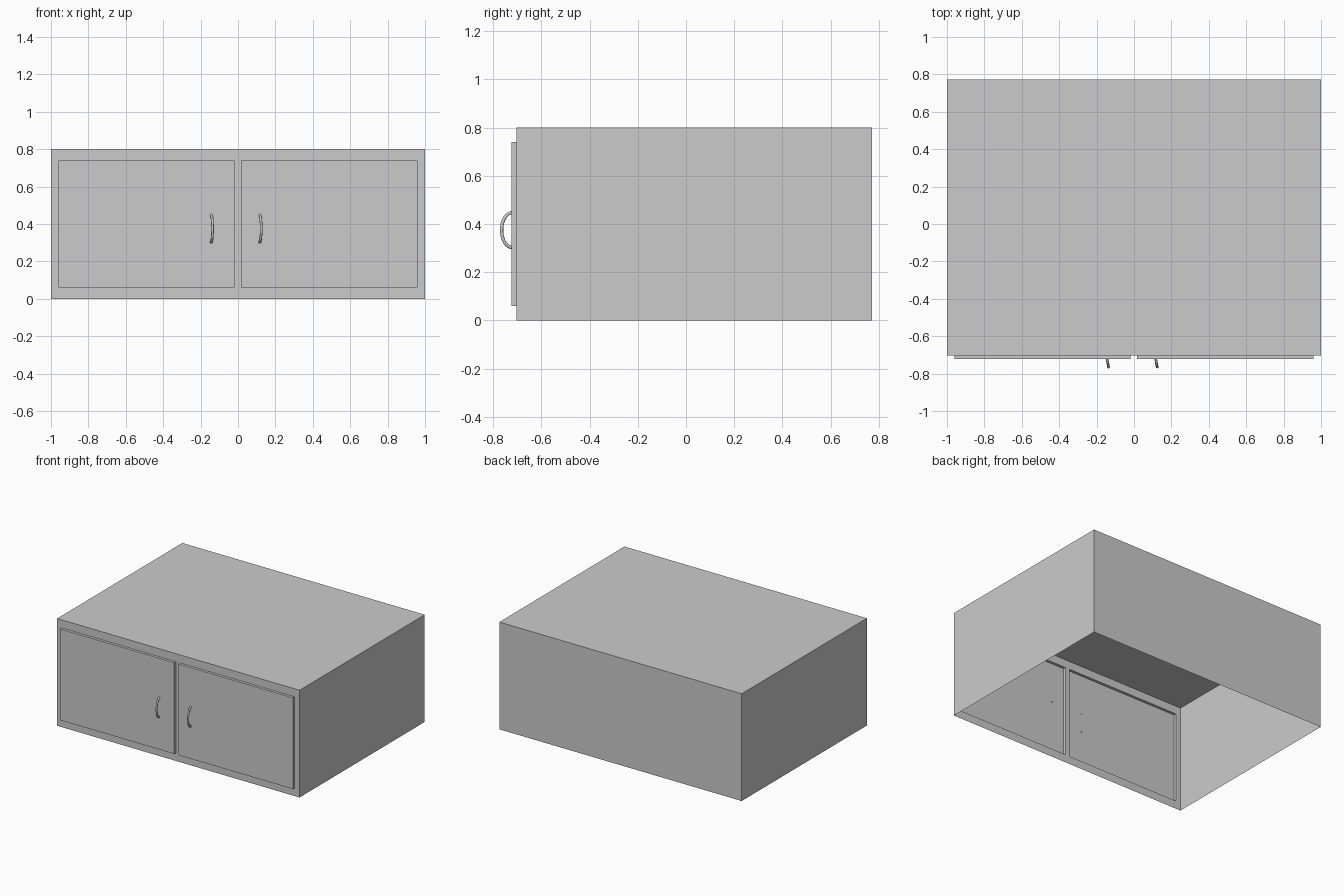
import bpy, bmesh, math

if "Cube" in bpy.data.objects:
    bpy.data.objects.remove(bpy.data.objects["Cube"])

FRONT, BACK, HEIGHT = -0.703, 0.772, 0.80
DOOR_FRONT = -0.723
DOOR_Z = (0.06, 0.74)
DOORS = {"left_door": (-0.96, -0.02), "right_door": (0.015, 0.96)}
HANDLES = {"left_handle": -0.144, "right_handle": 0.116}


def add_object(name, data):
    obj = bpy.data.objects.new(name, data)
    bpy.context.collection.objects.link(obj)
    return obj


def finish(bm, name):
    mesh = bpy.data.meshes.new(name)
    bm.to_mesh(mesh)
    bm.free()
    return add_object(name, mesh)


def open_box(name, x, y, z, open_sides):
    """Thin-skinned box; open_sides lists outward normals of missing faces."""
    bm = bmesh.new()
    bmesh.ops.create_cube(bm, size=1)
    bm.normal_update()
    gone = [f for f in bm.faces if tuple(round(c) for c in f.normal) in open_sides]
    bmesh.ops.delete(bm, geom=gone, context='FACES')
    for v in bm.verts:
        v.co = [r[0] if c < 0 else r[1] for c, r in zip(v.co, (x, y, z))]
    return finish(bm, name)


# Cabinet shell: open underneath and at the front
open_box("cabinet_shell", (-1, 1), (FRONT, BACK), (0, HEIGHT), [(0, 0, -1), (0, -1, 0)])

# Front frame: flat grid with the two door openings left out
xs = [-1, *DOORS["left_door"], *DOORS["right_door"], 1]
zs = [0, *DOOR_Z, HEIGHT]
bm = bmesh.new()
grid = [[bm.verts.new((x, FRONT, z)) for z in zs] for x in xs]
for i in range(len(xs) - 1):
    for j in range(len(zs) - 1):
        if not (i in (1, 3) and j == 1):
            bm.faces.new((grid[i][j], grid[i + 1][j], grid[i + 1][j + 1], grid[i][j + 1]))
finish(bm, "front_frame")

# Doors: shallow raised panels, hollow at the back
for name, x_range in DOORS.items():
    open_box(name, x_range, (DOOR_FRONT, FRONT), DOOR_Z, [(0, 1, 0)])

# Handles: slightly slanted half-oval tubes
for name, x in HANDLES.items():
    curve = bpy.data.curves.new(name, 'CURVE')
    curve.dimensions = '3D'
    curve.bevel_depth = 0.007
    curve.bevel_resolution = 2
    curve.use_fill_caps = True
    spline = curve.splines.new('POLY')
    steps = 16
    spline.points.add(steps)
    for i, p in enumerate(spline.points):
        a = math.pi * i / steps
        out = math.sin(a)
        p.co = (x + 0.008 * out, DOOR_FRONT + 0.001 - 0.043 * out, 0.375 - 0.072 * math.cos(a), 1)
    add_object(name, curve)
